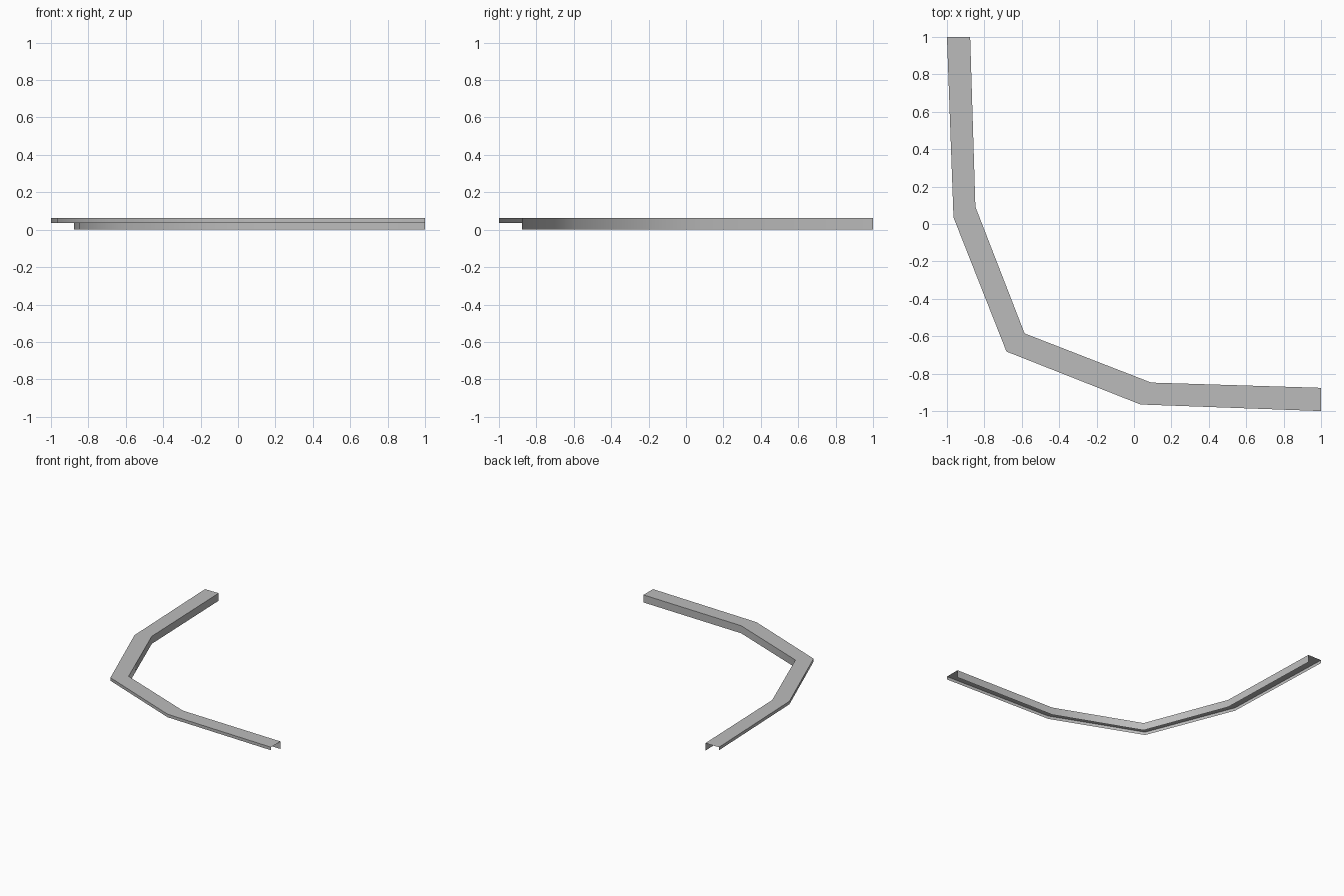
import bpy
import bmesh
import math

cube = bpy.data.objects.get("Cube")
if cube:
    bpy.data.objects.remove(cube, do_unlink=True)

# One plain grey for the whole channel
grey = bpy.data.materials.new("plain_grey")
grey.use_nodes = True
colour = (0.5, 0.5, 0.5, 1)
grey.diffuse_color = colour
grey.node_tree.nodes["Principled BSDF"].inputs["Base Color"].default_value = colour


def mirrored(half):
    """Complete a bent path across the diagonal x = y."""
    return half + [(y, x) for x, y in reversed(half[:-1])]


outer = mirrored([(-1, 1), (-0.965, 0.035), (-0.682, -0.682)])
inner = mirrored([(-0.876, 1), (-0.848, 0.092), (-0.585, -0.585)])

TOP, LIP = 0.062, 0.037
# Thin folded section: short outer lip, flat top, deep inner wall
section = [(outer, LIP), (outer, TOP), (inner, TOP), (inner, 0)]

bm = bmesh.new()
rows = [[bm.verts.new((x, y, z)) for x, y in path] for path, z in section]
for a, b in zip(rows, rows[1:]):
    for i in range(len(a) - 1):
        bm.faces.new((a[i], a[i + 1], b[i + 1], b[i]))
bm.normal_update()

mesh = bpy.data.meshes.new("curved_channel")
bm.to_mesh(mesh)
bm.free()
mesh.materials.append(grey)
channel = bpy.data.objects.new("curved_channel", mesh)
bpy.context.collection.objects.link(channel)

# Smooth along the bends, sharp along the folds
bpy.ops.object.select_all(action="DESELECT")
channel.select_set(True)
bpy.context.view_layer.objects.active = channel
bpy.ops.object.shade_smooth_by_angle(angle=math.radians(50))
